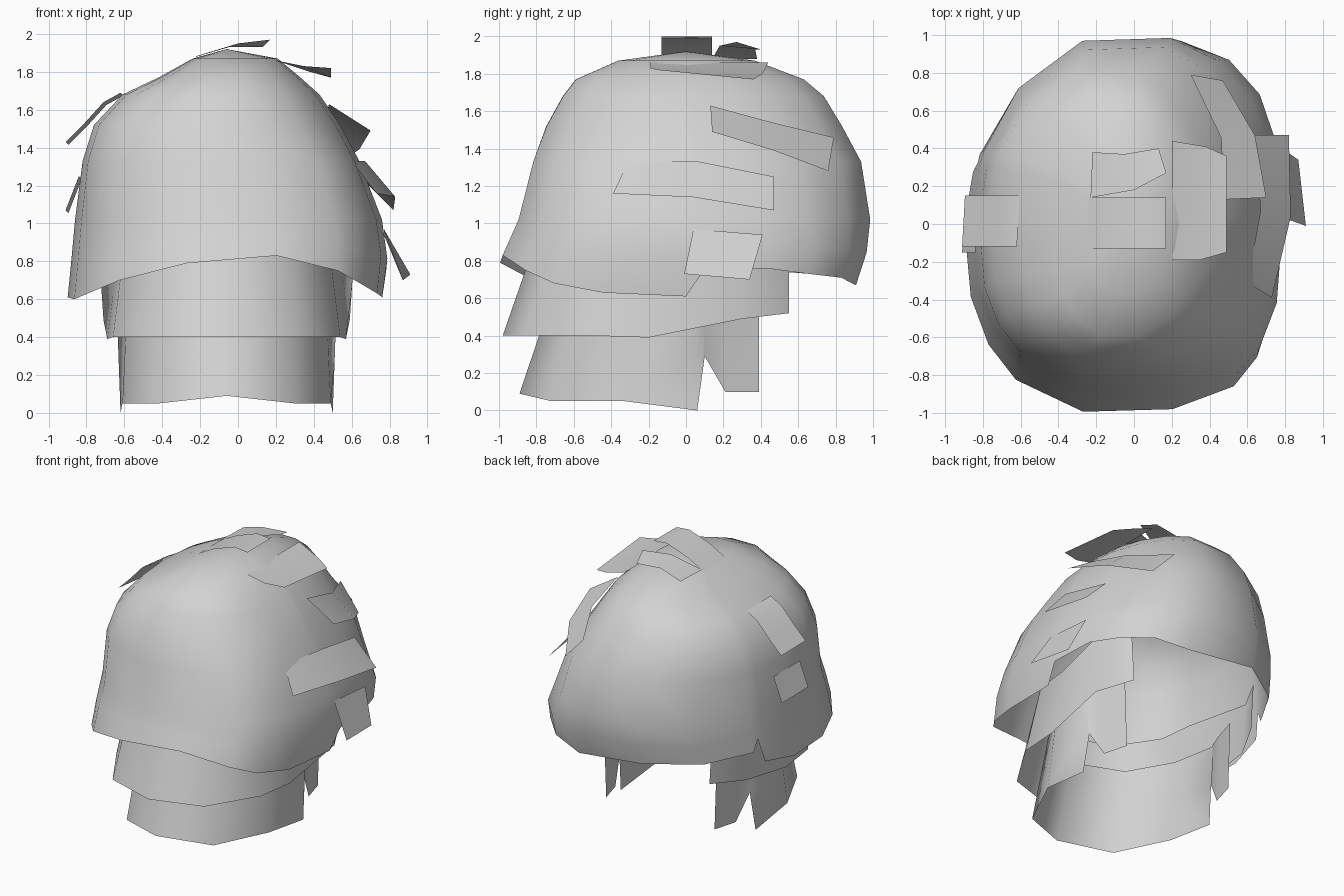
import bpy
import bmesh
import math
from mathutils import Vector

cube = bpy.data.objects.get("Cube")
if cube:
    bpy.data.objects.remove(cube, do_unlink=True)

# Single hair colour
hair = bpy.data.materials.new("hair_grey")
hair.use_nodes = True
GREY = (0.65, 0.65, 0.65, 1)
hair.diffuse_color = GREY
hair.node_tree.nodes["Principled BSDF"].inputs["Base Color"].default_value = GREY

MID_X = -0.06
CORE = Vector((MID_X, 0, 1))


def make_object(name, rows, closed=False, apex=None):
    """Skin a grid of point rows into an open, outward-facing surface."""
    bm = bmesh.new()
    grid = [[bm.verts.new(p) for p in row] for row in rows]
    count = len(grid[0])
    for upper, lower in zip(grid, grid[1:]):
        for i in range(count if closed else count - 1):
            j = (i + 1) % count
            bm.faces.new((upper[i], lower[i], lower[j], upper[j]))
    if apex:
        tip = bm.verts.new(apex)
        for i in range(count):
            bm.faces.new((tip, grid[0][i], grid[0][(i + 1) % count]))
    bm.normal_update()
    for face in bm.faces:
        outward = face.calc_center_median() - CORE
        if name.endswith("layer"):
            outward.z = 0
        if face.normal.dot(outward) < 0:
            face.normal_flip()
    mesh = bpy.data.meshes.new(name)
    bm.to_mesh(mesh)
    bm.free()
    mesh.materials.append(hair)
    obj = bpy.data.objects.new(name, mesh)
    bpy.context.collection.objects.link(obj)
    bpy.ops.object.select_all(action='DESELECT')
    bpy.context.view_layer.objects.active = obj
    obj.select_set(True)
    bpy.ops.object.shade_smooth_by_angle(angle=math.radians(50))


# Crown: height, then reach towards -x, +x, -y, +y
REACH = [
    (1.87, -.24, .21, -.37, .38),
    (1.77, -.42, .33, -.60, .65),
    (1.68, -.61, .43, -.67, .76),
    (1.52, -.76, .54, -.76, .86),
    (1.33, -.82, .64, -.83, .96),
    (1.02, -.86, .76, -.91, 1.01),
    (0.80, -.88, .79, -1.01, .98),
    (0.60, -.90, .76, -1.07, .90),
]
RIM = REACH[5][0]


def reach_at(z):
    for high, low in zip(REACH, REACH[1:]):
        if z >= low[0]:
            break
    t = (high[0] - z) / (high[0] - low[0])
    return [a + (b - a) * t for a, b in zip(high[1:], low[1:])]


def squareness(to_left, to_back, z):
    """How boxy each quarter of the crown outline is."""
    if to_left and to_back:
        return 2.0 if z > 1.4 else 2.4 if z > 1 else 2.9
    if to_left:
        return 2.2 if z > 1.4 else 2.7
    if to_back:
        return 2.25 if z > 1.4 else 1.95
    return 2.6 if z > 1.2 else 2.3


def crown_point(angle, z):
    left, right, front, back = reach_at(z)
    c, s = math.cos(angle), math.sin(angle)
    rx = (right if c > 0 else left) - MID_X
    ry = back if s > 0 else front
    power = 2 / squareness(c > 0, s > 0, z)
    return (MID_X + rx * abs(c) ** power, ry * abs(s) ** power, z)


# Uneven hem of the crown: degrees from +x and height, with steps at the sides
HEM = [(0, .61), (2, .75), (18, .76), (36, .73), (56, .71), (76, .67),
       (106, .73), (134, .73), (157, .75), (160, .84), (162, .66),
       (180, .61), (198, .60), (214, .64), (230, .70), (258, .79),
       (282, .83), (308, .75), (324, .68), (342, .63)]
columns = [(math.radians(d), h) for d, h in HEM]
rows = [[crown_point(a, level[0]) for a, h in columns] for level in REACH[:6]]
for t in (0.5, 1):
    rows.append([crown_point(a, RIM + (h - RIM) * t) for a, h in columns])
make_object("crown", rows, closed=True, apex=(MID_X, 0, 1.92))


def nape_layer(name, half, top, narrow, shorten):
    """Curtain hung below the crown; half the hem is given and mirrored."""
    other = [(2 * MID_X - x, y, z) for x, y, z in reversed(half[:-1])]
    hem = half + other

    def lift(p, t):
        x, y, z = p
        width, depth = (narrow, shorten) if y < 0 else (1.04, 1)
        return (MID_X + (x - MID_X) * (1 + (width - 1) * t),
                y * (1 + (depth - 1) * t), z + (top - z) * t)

    make_object(name, [[lift(p, t) for p in hem] for t in (1, .5, 0)])


nape_layer("middle_layer", [
    (.46, .55, .52), (.59, .30, .49), (.57, -.20, .39),
    (.54, -.50, .40), (.32, -.86, .40), (MID_X, -.98, .40),
], top=.88, narrow=.90, shorten=.83)

nape_layer("lower_layer", [
    (.39, .39, .10), (.44, .21, .10), (.48, .10, .29), (.50, .06, 0),
    (.49, -.33, .05), (.30, -.72, .05), (MID_X, -.89, .09),
], top=.62, narrow=.95, shorten=.80)


def lock(name, upper, lower):
    make_object(name, [upper, lower])


def sweep_lock(name, path, near, far, skew=0):
    """Lock following an (x, z) path, spread between two y values."""
    lock(name, [(x, near, z) for x, z in path],
         [(x + skew, far, z - skew) for x, z in path])


# Locks lying over the top
sweep_lock("top_lock", [(-.24, 1.87), (-.11, 1.94), (.06, 2.0), (.17, 1.99)], -.13, .14)
lock("top_back_lock",
     [(-.23, .14, 1.88), (0, .18, 1.95), (.17, .27, 1.97)],
     [(-.22, .38, 1.88), (-.05, .37, 1.93), (.13, .40, 1.93)])
lock("upper_left_lock",
     [(.20, -.19, 1.86), (.35, -.19, 1.83), (.49, -.15, 1.82)],
     [(.20, .44, 1.86), (.38, .41, 1.80), (.49, .36, 1.77)])

# Locks layered down the left side
lock("left_back_lock",
     [(.48, .13, 1.63), (.46, .46, 1.54), (.30, .79, 1.46)],
     [(.70, .14, 1.49), (.64, .47, 1.39), (.47, .76, 1.28)])
lock("left_middle_lock",
     [(.60, -.31, 1.33), (.67, .07, 1.33), (.64, .47, 1.25)],
     [(.73, -.39, 1.16), (.83, .04, 1.14), (.82, .47, 1.07)])
lock("left_low_lock",
     [(.77, .04, .97), (.77, .41, .94)],
     [(.91, -.01, .73), (.87, .34, .70)])

# Locks on the right side
sweep_lock("right_upper_lock",
           [(-.62, 1.69), (-.71, 1.64), (-.81, 1.53), (-.91, 1.43)], -.12, .15, .015)
sweep_lock("right_low_lock", [(-.84, 1.25), (-.91, 1.07)], -.15, .14, .015)
